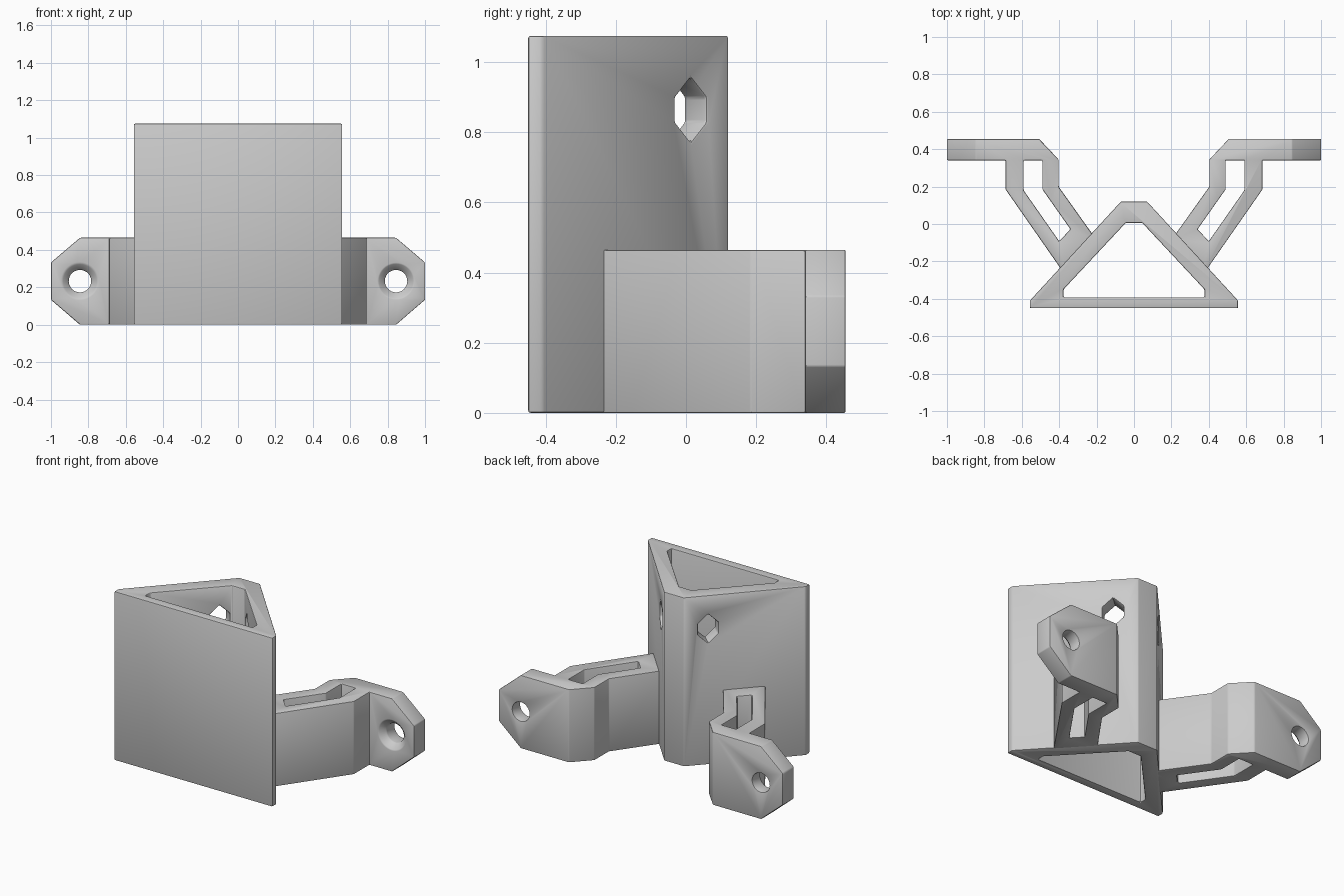
import bpy, bmesh, math
from mathutils import Vector

if "Cube" in bpy.data.objects:
    bpy.data.objects.remove(bpy.data.objects["Cube"], do_unlink=True)

grey = bpy.data.materials.new("light grey plastic")
grey.use_nodes = True
GREY = (0.6, 0.6, 0.6, 1)
grey.diffuse_color = GREY
grey.node_tree.nodes["Principled BSDF"].inputs["Base Color"].default_value = GREY

X, Y, Z = Vector((1, 0, 0)), Vector((0, 1, 0)), Vector((0, 0, 1))


def finish(name, bm):
    bmesh.ops.recalc_face_normals(bm, faces=bm.faces)
    mesh = bpy.data.meshes.new(name)
    bm.to_mesh(mesh)
    bm.free()
    mesh.materials.append(grey)
    ob = bpy.data.objects.new(name, mesh)
    bpy.context.collection.objects.link(ob)
    return ob


def prism(name, points, u, v, start, sweep):
    """Extrude a 2D outline, drawn on axes u and v, along sweep."""
    bm = bmesh.new()
    face = bm.faces.new([bm.verts.new(start + u * a + v * b) for a, b in points])
    new = bmesh.ops.extrude_face_region(bm, geom=[face])["geom"]
    bmesh.ops.translate(bm, vec=sweep,
                        verts=[g for g in new if isinstance(g, bmesh.types.BMVert)])
    return finish(name, bm)


def lathe(name, profile, centre, steps=40):
    """Closed solid of (radius, y) rings turned around the y axis."""
    bm = bmesh.new()
    rings = []
    for r, y in profile:
        rings.append([bm.verts.new(centre + Vector((r * math.cos(t), y, r * math.sin(t))))
                      for t in (math.tau * i / steps for i in range(steps))])
    for a, b in zip(rings, rings[1:]):
        for i in range(steps):
            j = (i + 1) % steps
            bm.faces.new((a[i], a[j], b[j], b[i]))
    bm.faces.new(rings[0])
    bm.faces.new(rings[-1])
    return finish(name, bm)


def boolean(ob, tool, operation="DIFFERENCE"):
    mod = ob.modifiers.new(tool.name, "BOOLEAN")
    mod.operation, mod.object, mod.solver = operation, tool, "EXACT"
    tool.hide_render = True
    tool.hide_set(True)


def soften(ob):
    """Apply the cuts, then round the edges slightly."""
    bev = ob.modifiers.new("rounded edges", "BEVEL")
    bev.width, bev.segments = 0.007, 2
    bev.limit_method, bev.angle_limit = "ANGLE", math.radians(30)
    bpy.ops.object.select_all(action="DESELECT")
    ob.select_set(True)
    bpy.context.view_layer.objects.active = ob
    cutters = [m.object for m in ob.modifiers if m.type == "BOOLEAN"]
    for m in list(ob.modifiers):
        bpy.ops.object.modifier_apply(modifier=m.name)
    for c in cutters:
        bpy.data.objects.remove(c, do_unlink=True)
    bpy.ops.object.shade_smooth_by_angle(angle=math.radians(30))


def symmetric(half):
    return half + [(-x, y) for x, y in reversed(half)]


# Hollow triangular sleeve
sleeve = prism("sleeve", symmetric([(0.557, -0.45), (0.557, -0.41), (0.07, 0.12)]),
               X, Y, Vector(), Z * 1.075)
bore = prism("bore_cutter", symmetric([(0.377, -0.392), (0.377, -0.35), (0.045, 0.005)]),
             X, Y, Z * -0.1, Z * 1.3)
boolean(sleeve, bore)

# Pointed hex holes through the sloping walls
hex_hole = [(0.06, -0.035), (0.06, 0.035), (0, 0.092),
            (-0.06, 0.035), (-0.06, -0.035), (0, -0.092)]
for side in (1, -1):
    normal = Vector((0.74 * side, 0.673, 0))
    along = Vector((-0.673 * side, 0.74, 0))
    cutter = prism("hex_cutter", hex_hole, along, Z,
                   Vector((0.168 * side, 0.016, 0.864)) - normal * 0.13, normal * 0.2)
    boolean(sleeve, cutter)
soften(sleeve)

# Cranked arms ending in screw tabs
arm_plan = [(1.1, 0.455), (1.1, 0.34), (0.687, 0.34), (0.687, 0.185), (0.37, -0.27),
            (0.2, -0.085), (0.403, 0.2), (0.403, 0.345), (0.507, 0.455)]
slot_plan = [(0.59, 0.34), (0.59, 0.18), (0.4, -0.092), (0.34, -0.028),
             (0.49, 0.185), (0.49, 0.34)]
tab_front = [(0.1, 0), (0.845, 0), (1, 0.133), (1, 0.333), (0.845, 0.465), (0.1, 0.465)]
screw_hole = [(0.115, 0.32), (0.095, 0.34), (0.06, 0.375), (0.06, 0.5)]
for side, label in ((1, "left"), (-1, "right")):
    out = X * side
    arm = prism(label + "_arm", arm_plan, out, Y, Z * -0.1, Z * 0.7)
    boolean(arm, prism("tab_shape", tab_front, out, Z, Y * -1, Y * 2), "INTERSECT")
    boolean(arm, prism("slot_cutter", slot_plan, out, Y, Z * -0.2, Z * 0.9))
    boolean(arm, lathe("screw_cutter", screw_hole, Vector((0.845 * side, 0, 0.233))))
    soften(arm)
